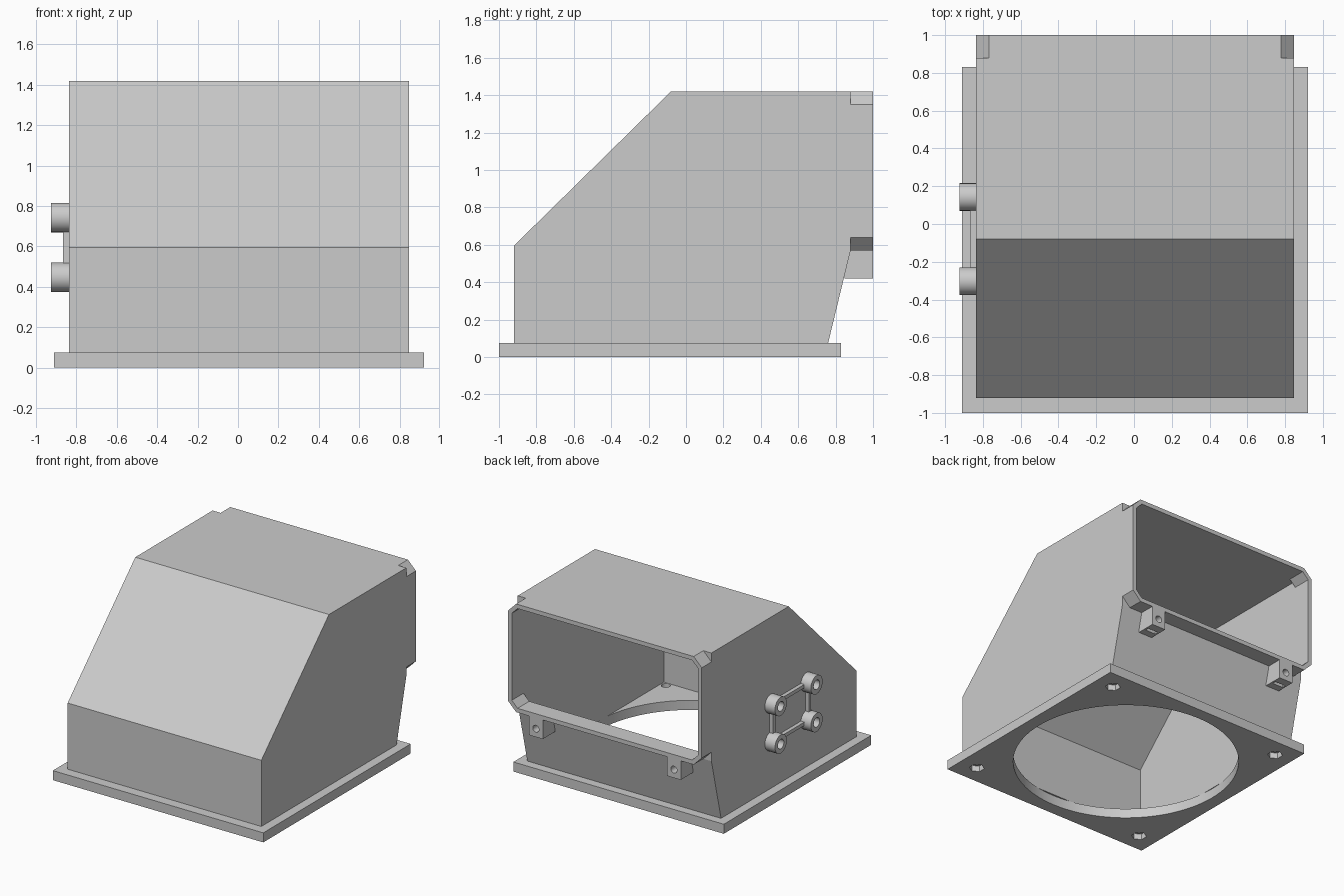
import bpy, bmesh
from math import pi, radians
from mathutils import Matrix, Vector

if "Cube" in bpy.data.objects:
    bpy.data.objects.remove(bpy.data.objects["Cube"], do_unlink=True)

grey = bpy.data.materials.new("light grey plastic")
grey.use_nodes = True
grey.diffuse_color = (0.6, 0.6, 0.6, 1)
grey.node_tree.nodes["Principled BSDF"].inputs["Base Color"].default_value = (0.6, 0.6, 0.6, 1)

CX, CY = 0.005, -0.085            # centre of the base plate
HALF = 0.842                      # half width of the duct
WALL = 0.033
CHAMFER = 0.07
TOP, LIP, BACK = 1.42, 0.57, 1.0  # heights and depth of the rear mouth


def finish(name, bm):
    bmesh.ops.recalc_face_normals(bm, faces=bm.faces)
    mesh = bpy.data.meshes.new(name)
    bm.to_mesh(mesh)
    bm.free()
    mesh.materials.append(grey)
    ob = bpy.data.objects.new(name, mesh)
    bpy.context.collection.objects.link(ob)
    return ob


def prism(name, points, along):
    """Extrude a closed 3D outline along a vector."""
    bm = bmesh.new()
    face = bm.faces.new([bm.verts.new(p) for p in points])
    new = bmesh.ops.extrude_face_region(bm, geom=[face])["geom"]
    bmesh.ops.translate(bm, verts=[v for v in new if isinstance(v, bmesh.types.BMVert)], vec=along)
    return finish(name, bm)


def box(name, lo, hi):
    outline = [(lo[0], lo[1], lo[2]), (hi[0], lo[1], lo[2]), (hi[0], hi[1], lo[2]), (lo[0], hi[1], lo[2])]
    return prism(name, outline, (0, 0, hi[2] - lo[2]))


def rod(name, centre, radius, length, axis="Z", sides=48):
    bm = bmesh.new()
    turn = {"X": Matrix.Rotation(pi / 2, 4, "Y"), "Y": Matrix.Rotation(pi / 2, 4, "X"),
            "Z": Matrix.Identity(4)}[axis]
    bmesh.ops.create_cone(bm, cap_ends=True, segments=sides, radius1=radius, radius2=radius,
                          depth=length, matrix=Matrix.Translation(Vector(centre)) @ turn)
    return finish(name, bm)


def cut(ob, cutters):
    """Subtract the cutters, then discard them."""
    bpy.context.view_layer.objects.active = ob
    for c in cutters:
        mod = ob.modifiers.new("cut", "BOOLEAN")
        mod.operation, mod.solver, mod.object = "DIFFERENCE", "EXACT", c
        bpy.ops.object.modifier_apply(modifier=mod.name)
        bpy.data.objects.remove(c, do_unlink=True)


def smooth(ob):
    bpy.ops.object.select_all(action="DESELECT")
    ob.select_set(True)
    bpy.context.view_layer.objects.active = ob
    bpy.ops.object.shade_smooth_by_angle(angle=radians(30))


# Base plate with the round airway, screw holes and hexagonal nut pockets
plate = box("base_plate", (CX - 0.915, -1, 0), (CX + 0.915, 0.83, 0.075))
cutters = [rod("airway", (CX, CY, 0.04), 0.815, 0.3, sides=96)]
for sx in (-1, 1):
    for sy in (-1, 1):
        x, y = CX + sx * 0.765, CY + sy * 0.765
        cutters.append(rod("screw_hole", (x, y, 0.04), 0.033, 0.3, sides=24))
        cutters.append(rod("nut_pocket", (x, y, 0), 0.055, 0.09, sides=6))
cut(plate, cutters)
smooth(plate)

# Sloped duct: side profile extruded across the width
outer = [(-0.92, 0.075), (-0.92, 0.595), (-0.08, TOP), (BACK, TOP), (BACK, LIP), (0.88, LIP), (0.76, 0.075)]
duct = prism("duct_shell", [(CX - HALF, y, z) for y, z in outer], (2 * HALF, 0, 0))

# Hollow interior, open at the bottom
inner = [(-0.887, 0), (-0.887, 0.582), (-0.066, TOP - WALL), (0.855, TOP - WALL), (0.855, LIP + WALL), (0.709, 0)]
half_in = HALF - WALL
cutters = [prism("cavity", [(CX - half_in, y, z) for y, z in inner], (2 * half_in, 0, 0))]

# Rear mouth with chamfered corners inside
a, b, lo, hi = half_in, half_in - 0.05, LIP + WALL, TOP - WALL
mouth = [(-b, lo), (b, lo), (a, lo + 0.05), (a, hi - 0.05), (b, hi), (-b, hi), (-a, hi - 0.05), (-a, lo + 0.05)]
cutters.append(prism("mouth", [(CX + x, 0.85, z) for x, z in mouth], (0, 0.3, 0)))

# Chamfered corners outside, on the last stretch of the mouth
e = 0.02
for sx in (-1, 1):
    for z, sz in ((TOP, 1), (LIP, -1)):
        x = CX + sx * HALF
        reach = CHAMFER + e
        tri = [(x + sx * e, z - sz * reach), (x + sx * e, z + sz * e), (x - sx * reach, z + sz * e)]
        cutters.append(prism("corner", [(px, 0.88, pz) for px, pz in tri], (0, 0.3, 0)))
cut(duct, cutters)

# Mounting tabs under the mouth, each with a screw hole and nut slot
for side, x in (("left", CX + 0.6), ("right", CX - 0.6)):
    tab = box(side + "_mounting_tab", (x - 0.06, 0.848, 0.42), (x + 0.06, BACK, LIP + 0.004))
    cut(tab, [rod("tab_hole", (x, 0.95, 0.485), 0.027, 0.3, "Y", 24),
              box("nut_slot", (x - 0.045, 0.905, 0.4), (x + 0.045, 0.935, 0.53))])
    smooth(tab)

# Four hollow bosses on the right wall
wall_x = CX - HALF
ys, zs = (-0.302, 0.143), (0.447, 0.743)
for y in ys:
    for z in zs:
        boss = rod("side_boss", (wall_x - 0.04, y, z), 0.073, 0.096, "X")
        cut(boss, [rod("boss_hole", (wall_x - 0.06, y, z), 0.037, 0.118, "X", 32)])
        smooth(boss)

# Thin ribs joining the bosses in a rectangle
r, gap = 0.014, 0.065
for z in zs:
    box("horizontal_rib", (wall_x - 0.03, ys[0] + gap, z - r), (wall_x + 0.01, ys[1] - gap, z + r))
for y in ys:
    box("vertical_rib", (wall_x - 0.03, y - r, zs[0] + gap), (wall_x + 0.01, y + r, zs[1] - gap))
